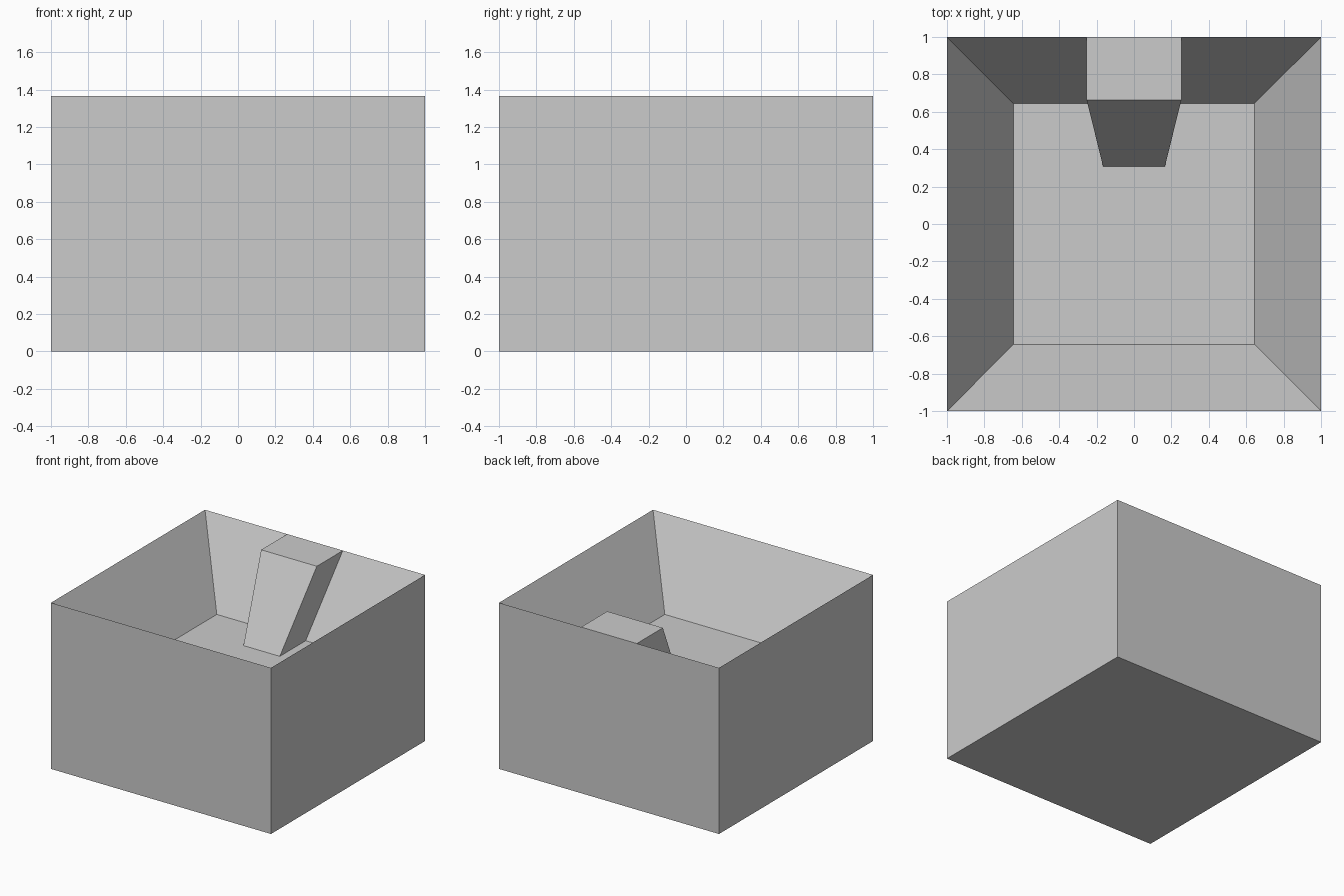
import bpy
import bmesh

if "Cube" in bpy.data.objects:
    bpy.data.objects.remove(bpy.data.objects["Cube"], do_unlink=True)

HEIGHT = 1.365
FLOOR = 0.737

grey = bpy.data.materials.new("plain_grey")
grey.use_nodes = True
colour = (0.6, 0.6, 0.6, 1)
grey.diffuse_color = colour
grey.node_tree.nodes["Principled BSDF"].inputs["Base Color"].default_value = colour


def ring(bm, half_width, front, back, z):
    """Horizontal rectangle of vertices, counter-clockwise from front -x."""
    corners = ((-half_width, front), (half_width, front),
               (half_width, back), (-half_width, back))
    return [bm.verts.new((x, y, z)) for x, y in corners]


def bridge(bm, a, b, sides=range(4)):
    for i in sides:
        j = (i + 1) % 4
        bm.faces.new((a[i], a[j], b[j], b[i]))


def finish(bm, name):
    mesh = bpy.data.meshes.new(name)
    bm.to_mesh(mesh)
    bm.free()
    mesh.materials.append(grey)
    obj = bpy.data.objects.new(name, mesh)
    bpy.context.collection.objects.link(obj)


# Square basin: straight outside, sloping inside, sharp rim
bm = bmesh.new()
base = ring(bm, 1, -1, 1, 0)
rim = ring(bm, 1, -1, 1, HEIGHT)
floor = ring(bm, 0.643, -0.643, 0.643, FLOOR)
bm.faces.new(base[::-1])
bridge(bm, base, rim)
bridge(bm, rim, floor)
bm.faces.new(floor)
finish(bm, "basin")

# Leaning buttress against the back wall, open where it meets wall and floor
bm = bmesh.new()
foot = ring(bm, 0.165, 0.307, 0.643, FLOOR)
top = ring(bm, 0.253, 0.662, 1, HEIGHT)
bridge(bm, foot, top, (0, 1, 3))
bm.faces.new(top)
finish(bm, "leaning_buttress")
